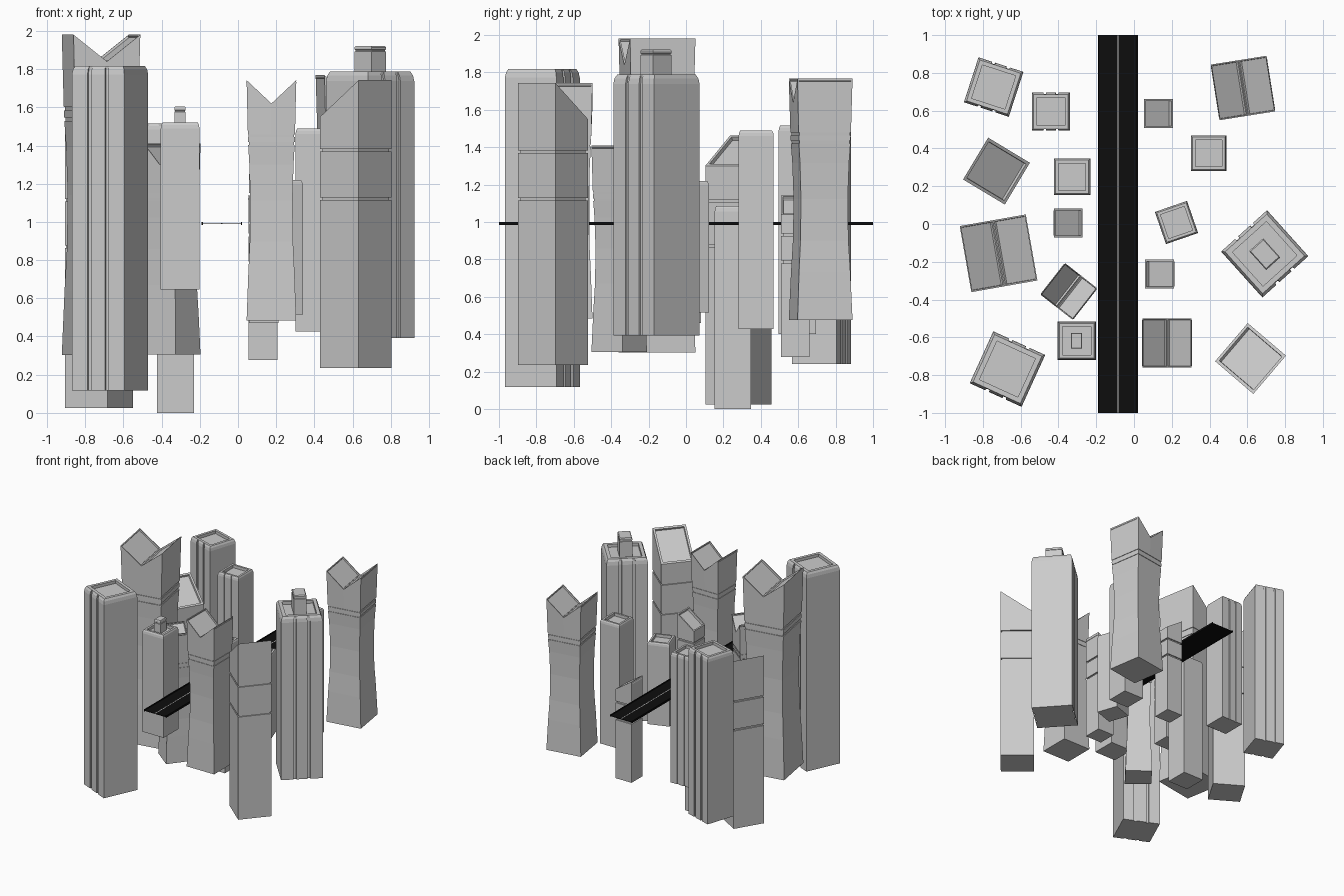
import bpy, bmesh
from math import radians

if "Cube" in bpy.data.objects:
    bpy.data.objects.remove(bpy.data.objects["Cube"])


def make_object(name, bm, x=0, y=0, rot=0):
    bmesh.ops.recalc_face_normals(bm, faces=bm.faces)
    me = bpy.data.meshes.new(name)
    bm.to_mesh(me)
    bm.free()
    ob = bpy.data.objects.new(name, me)
    ob.location = (x, y, 0)
    ob.rotation_euler = (0, 0, radians(rot))
    bpy.context.collection.objects.link(ob)
    return ob


def loft(rings):
    """Skin equal-length rings of points, closing the bottom only."""
    bm = bmesh.new()
    vs = [[bm.verts.new(p) for p in r] for r in rings]
    n = len(vs[0])
    for a, b in zip(vs, vs[1:]):
        for i in range(n):
            j = (i + 1) % n
            bm.faces.new((a[i], a[j], b[j], b[i]))
    bm.faces.new(vs[0][::-1])
    return bm, vs[-1]


def square(s, z):
    h = s / 2
    return [(-h, -h, z), (h, -h, z), (h, h, z), (-h, h, z)]


def grooved(s, z, depth):
    """Square section with two slots in the -y and +y sides."""
    h, w, front = s / 2, s * 0.035, []
    for c in (-s / 6, s / 6):
        front += [(c - w, -h), (c - w, -h + depth), (c + w, -h + depth), (c + w, -h)]
    half = [(-h, -h)] + front + [(h, -h)]
    return [(x, y, z) for x, y in half] + [(-x, -y, z) for x, y in half]


def recess(bm, faces, border, depth):
    """Framed roof panel sunk below its rim."""
    bmesh.ops.recalc_face_normals(bm, faces=bm.faces)
    bmesh.ops.inset_individual(bm, faces=faces, thickness=border)
    bmesh.ops.inset_individual(bm, faces=faces, thickness=0.002, depth=-depth)


def parapet_tower(name, x, y, s, z0, z1, rot=0, slots=True):
    g = s * 0.035 if slots else 0
    sec = (lambda k, z, d: grooved(s * k, z, d)) if slots else (lambda k, z, d: square(s * k, z))
    c = min(0.05, s * 0.15)
    bm, top = loft([sec(1, z0, g), sec(1, z1 - c, g), sec(0.97, z1 - c * 0.4, g),
                    sec(0.91, z1, 0), sec(0.74, z1, 0), sec(0.74, z1 - 0.025, 0)])
    bm.faces.new(top)
    make_object(name, bm, x, y, rot)


def roof_box(name, x, y, w, d, z0, z1, rot=0):
    def r(k, z):
        return [(px * w * k, py * d * k, z) for px, py, _ in square(1, 0)]
    bm, top = loft([r(1, z0), r(1, z1 - 0.03), r(0.93, z1 - 0.028), r(0.93, z1 - 0.022),
                    r(1, z1 - 0.02), r(1, z1 - 0.008), r(0.9, z1)])
    bm.faces.new(top)
    make_object(name, bm, x, y, rot)


def slant_tower(name, x, y, s, z0, low, high, rot):
    """Banded tower whose roof is high on the local -y side."""
    rings, t = [square(s, z0)], s - 0.02
    for f in (0.588, 0.757):
        z = z0 + f * (high - z0)
        b = 0.007
        rings += [square(s, z - b), square(t, z - b), square(t, z + b), square(s, z + b)]
    rings.append([(px, py, high if py < 0 else low) for px, py, _ in square(s, 0)])
    bm, top = loft(rings)
    roof = bm.faces.new(top)
    recess(bm, [roof], s * 0.09, 0.02)
    make_object(name, bm, x, y, rot)


def valley_tower(name, x, y, s, z0, z1, notch, rot):
    """Waisted tower with a V-shaped roof, valley along local y."""
    height = z1 - z0
    profile = [(0, 1), (0.2, 0.93), (0.33, 0.87), (0.5, 0.85), (0.65, 0.89), (0.73, 0.935),
               (0.73, 0.905), (0.742, 0.91), (0.742, 0.94), (0.763, 0.945),
               (0.763, 0.915), (0.775, 0.92), (0.775, 0.95), (1, 1)]
    rings = []
    for f, k in profile:
        h, z = s * k / 2, z0 + f * height
        m = z - notch if f == 1 else z
        rings.append([(-h, -h, z), (0, -h, m), (h, -h, z), (h, h, z), (0, h, m), (-h, h, z)])
    bm, t = loft(rings)
    roofs = [bm.faces.new((t[0], t[1], t[4], t[5])), bm.faces.new((t[1], t[2], t[3], t[4]))]
    recess(bm, roofs, s * 0.035, 0.012)
    make_object(name, bm, x, y, rot)


# Flat-roofed towers with parapets
parapet_tower("parapet_tower_back_left", -0.743, 0.725, 0.25, 0.24, 1.665, -18)
parapet_tower("parapet_tower_back_inner", -0.44, 0.595, 0.2, 0.40, 1.515)
parapet_tower("parapet_tower_middle_left", -0.328, 0.25, 0.193, 0.0, 1.085, 0, False)
parapet_tower("parapet_tower_front_left", -0.67, -0.768, 0.302, 0.117, 1.817, -24.5)
parapet_tower("parapet_tower_back_right", 0.395, 0.375, 0.188, 0.427, 1.488, 0, False)
parapet_tower("parapet_tower_small", 0.225, 0.008, 0.18, 0.515, 1.22, 19, False)

# Flat-roofed towers carrying a roof box
parapet_tower("roof_box_tower_left", -0.303, -0.618, 0.203, 0.645, 1.52, 0, False)
roof_box("roof_box_left", -0.304, -0.618, 0.058, 0.083, 1.49, 1.605)
parapet_tower("roof_box_tower_right", 0.692, -0.158, 0.327, 0.392, 1.787, 42)
roof_box("roof_box_right", 0.692, -0.16, 0.10, 0.135, 1.757, 1.922, 42)

# Banded towers with slanted roofs
slant_tower("slant_tower_left", -0.728, 0.28, 0.258, 0.025, 1.30, 1.462, -121)
slant_tower("slant_tower_middle", -0.348, 0.005, 0.153, 0.46, 1.04, 1.15, -90)
slant_tower("slant_tower_back_right", 0.13, 0.585, 0.152, 0.277, 1.04, 1.142, -90)
slant_tower("slant_tower_right", 0.135, -0.265, 0.155, 0.47, 1.25, 1.362, 90)
slant_tower("slant_tower_front_right", 0.617, -0.712, 0.266, 0.235, 1.55, 1.742, 49.5)

# Waisted towers with valley roofs
valley_tower("valley_tower_left", -0.717, -0.155, 0.355, 0.303, 1.98, 0.14, 10)
valley_tower("valley_tower_middle", -0.345, -0.357, 0.212, 0.305, 1.41, 0.11, -38)
valley_tower("valley_tower_back_right", 0.577, 0.72, 0.298, 0.475, 1.768, 0.13, 9)
valley_tower("valley_tower_front", 0.175, -0.63, 0.26, 0.483, 1.742, 0.122, 0)

# Road deck, low side curbs and centre line
black = bpy.data.materials.new("asphalt")
black.diffuse_color = (0.004, 0.004, 0.004, 1)
black.use_nodes = True
black.node_tree.nodes["Principled BSDF"].inputs["Base Color"].default_value = black.diffuse_color
pale = bpy.data.materials.new("road_marking")
pale.diffuse_color = (0.6, 0.6, 0.6, 1)
pale.use_nodes = True
pale.node_tree.nodes["Principled BSDF"].inputs["Base Color"].default_value = pale.diffuse_color


def strip(name, x, w, z0, z1, mat):
    def r(z):
        return [(px * w, py * 2, z) for px, py, _ in square(1, 0)]
    bm, top = loft([r(z0), r(z1)])
    bm.faces.new(top)
    make_object(name, bm, x).data.materials.append(mat)


strip("road_deck", -0.085, 0.21, 0.988, 0.992, black)
for side, cx in (("left", -0.1875), ("right", 0.0175)):
    strip("road_curb_" + side, cx, 0.006, 0.984, 1.0, black)
strip("road_line", -0.085, 0.007, 0.9915, 0.9935, pale)
